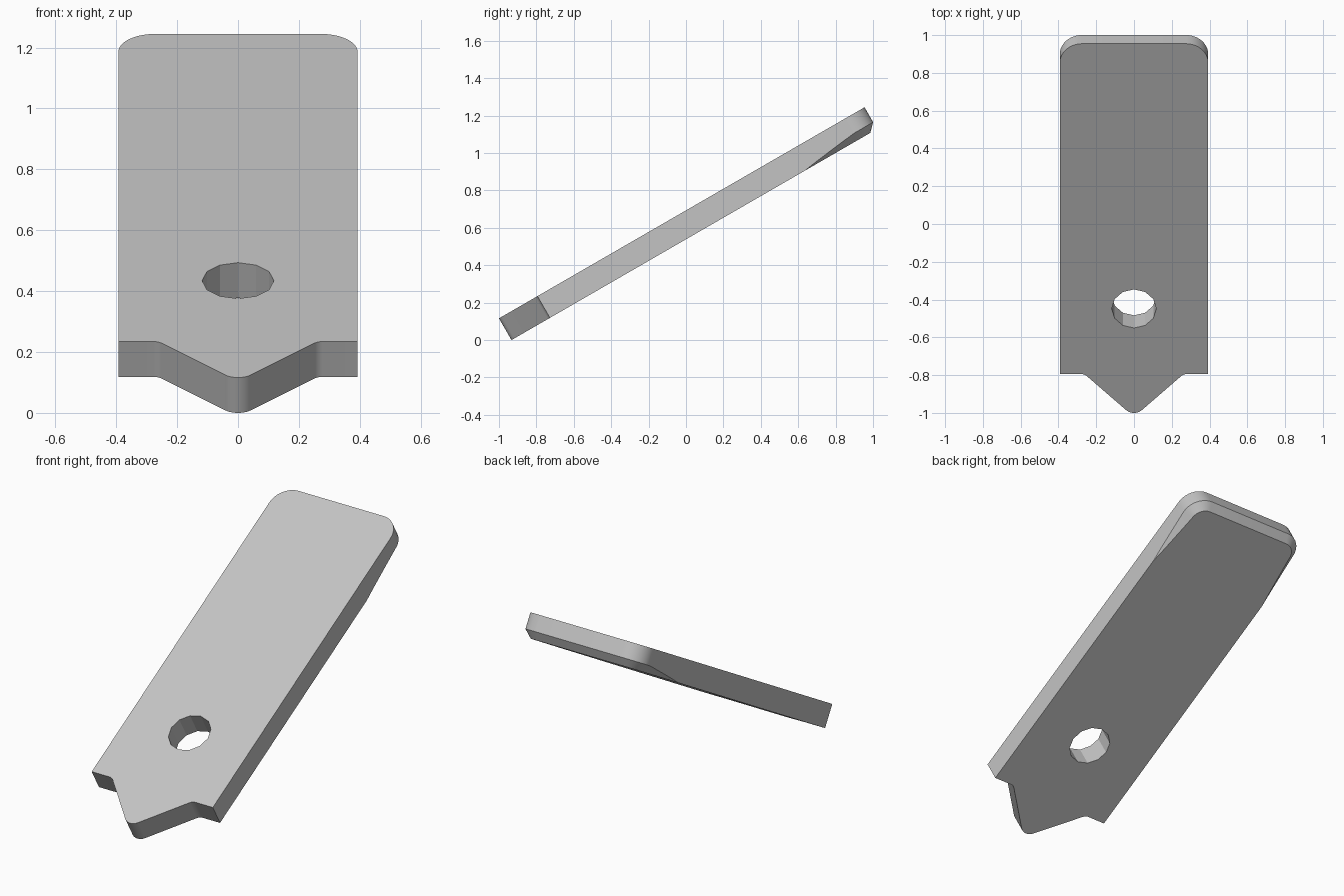
import bpy, bmesh
from math import sin, cos, pi, radians, sqrt, tan

cube = bpy.data.objects.get("Cube")
if cube:
    bpy.data.objects.remove(cube, do_unlink=True)

HALF, LENGTH, THICK = 0.393, 2.257, 0.134
SHOULDER, CORNER, BEVEL = 0.237, 0.118, 0.042
TIP_R, VALLEY_R = 0.06, 0.04
HOLE_Y, HOLE_R = 0.637, 0.118
TAPER_START = 1.81

grey = bpy.data.materials.new("plain grey")
grey.use_nodes = True
colour = (0.55, 0.55, 0.55, 1)
grey.diffuse_color = colour
grey.node_tree.nodes["Principled BSDF"].inputs["Base Color"].default_value = colour


def arc(cx, cy, r, start, end, steps):
    """Points on an arc, angles in degrees."""
    angles = [radians(start + (end - start) * i / steps) for i in range(steps + 1)]
    return [(cx + r * cos(a), cy + r * sin(a)) for a in angles]


def half_outline(inset):
    """Right half of the plate outline, from pointed tip to rounded end."""
    valley_x = SHOULDER + TIP_R * (sqrt(2) - 1)
    pts = arc(0, TIP_R, TIP_R, -90, -45, 6)
    pts += arc(valley_x + VALLEY_R * tan(pi / 8), SHOULDER - VALLEY_R,
               VALLEY_R, 135, 90, 5)
    pts += [(HALF, SHOULDER)]
    # long side, where the underside bevel grows from nothing
    pts += [(HALF, TAPER_START)]
    end = LENGTH - CORNER
    for i in range(1, 6):
        t = i / 6
        pts.append((HALF - inset * t ** 0.9, TAPER_START + (end - TAPER_START) * t))
    pts += arc(HALF - CORNER, end, CORNER - inset, 0, 90, 10)
    return pts


def outline(inset):
    right = half_outline(inset)
    return right + [(-x, y) for x, y in reversed(right) if x > 1e-5]


def bevel_depth(y):
    t = min(max((y - TAPER_START) / (LENGTH - CORNER - TAPER_START), 0), 1)
    return BEVEL * t ** 0.9


# Plate: top outline, upper edge of the bevel, inset bottom outline
bm = bmesh.new()
outer, inner = outline(0), outline(BEVEL)
rings = [
    [bm.verts.new((x, y, 0)) for x, y in outer],
    [bm.verts.new((x, y, bevel_depth(y) - THICK)) for x, y in outer],
    [bm.verts.new((x, y, -THICK)) for x, y in inner],
]
bm.faces.new(rings[0])
bm.faces.new(list(reversed(rings[2])))
n = len(outer)
for upper, lower in zip(rings, rings[1:]):
    for i in range(n):
        j = (i + 1) % n
        bm.faces.new((upper[i], lower[i], lower[j], upper[j]))
bmesh.ops.remove_doubles(bm, verts=bm.verts[:], dist=1e-5)
bmesh.ops.recalc_face_normals(bm, faces=bm.faces[:])
mesh = bpy.data.meshes.new("tilted_plate")
bm.to_mesh(mesh)
bm.free()
mesh.materials.append(grey)
plate = bpy.data.objects.new("tilted_plate", mesh)
bpy.context.collection.objects.link(plate)

# Twelve-sided hole through the plate
bpy.ops.mesh.primitive_cylinder_add(vertices=12, radius=HOLE_R, depth=1,
                                    location=(0, HOLE_Y, 0))
cutter = bpy.context.object
cutter.name = "hole_cutter"
cutter.hide_render = True
cutter.data.materials.append(grey)
cut = plate.modifiers.new("hole", "BOOLEAN")
cut.object = cutter
cut.operation = "DIFFERENCE"
cut.solver = "EXACT"
bpy.ops.object.select_all(action="DESELECT")
plate.select_set(True)
bpy.context.view_layer.objects.active = plate
bpy.ops.object.modifier_apply(modifier="hole")
bpy.data.objects.remove(cutter, do_unlink=True)
bpy.ops.object.shade_smooth_by_angle(angle=radians(25))

# Tilt the plate so that it rests on its pointed end
plate.rotation_euler = (radians(30), 0, 0)
plate.location = (0, -1, THICK * cos(radians(30)))
